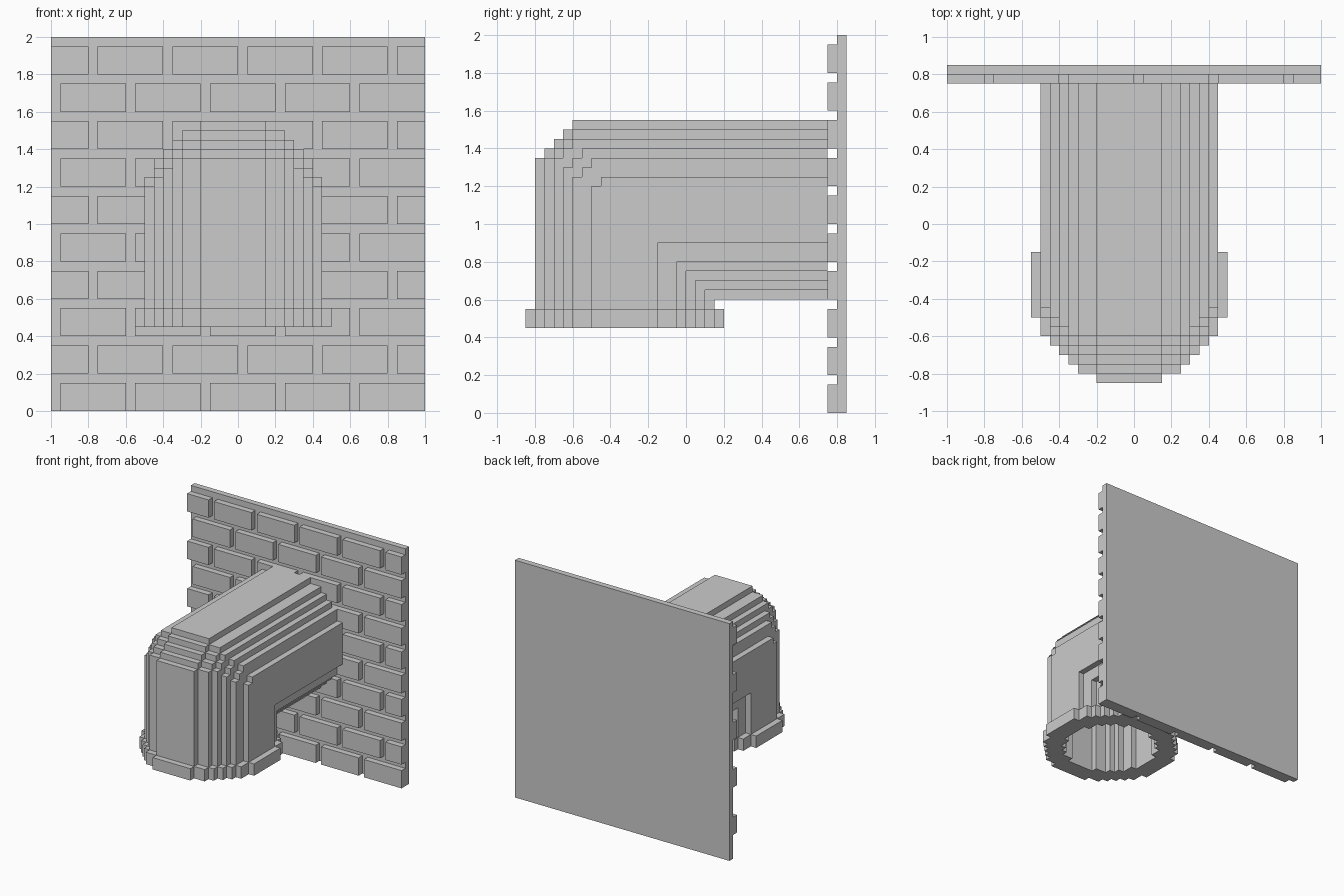
import bpy, bmesh, math
from mathutils import Vector

if "Cube" in bpy.data.objects:
    bpy.data.objects.remove(bpy.data.objects["Cube"])

V = 0.05                                   # block size
AXIS = Vector((-0.025, -0.325, 1.075))     # where the two pipe axes meet
CUT = {9: 4, 8: 3, 7: 2, 6: 2, 5: 2, 4: 1, 3: 1, 2: 1}   # stepped outer elbow per slice


def half(dx, n):
    """Half height of a blocky circle n blocks wide at offset dx, or -1 outside."""
    d = n * n / 4 - dx * dx
    return int(math.sqrt(d)) if d >= 0 else -1


def elbow(x, y, z, n):
    r = half(x, n)
    return (r >= 0 and y >= -r and z <= r and (y <= r or z >= -r)
            and (y + r) + (r - z) >= CUT.get(r, 0))


def finish(bm, name):
    me = bpy.data.meshes.new(name)
    bm.to_mesh(me)
    bm.free()
    ob = bpy.data.objects.new(name, me)
    bpy.context.collection.objects.link(ob)
    return ob


def block_object(name, solid, xs, ys, zs):
    """Skin of all blocks for which solid(x, y, z) is true, with flat areas merged."""
    cells = {(x, y, z) for x in xs for y in ys for z in zs if solid(x, y, z)}
    bm = bmesh.new()
    verts = {}

    def vert(p):
        key = tuple(round(2 * c) for c in p)
        if key not in verts:
            verts[key] = bm.verts.new(AXIS + p * V)
        return verts[key]

    for c in cells:
        for a in range(3):
            for s in (-1, 1):
                n = [0, 0, 0]
                n[a] = s
                if tuple(c[i] + n[i] for i in range(3)) in cells:
                    continue
                n = Vector(n)
                t = Vector([float(i == (a + 1) % 3) for i in range(3)])
                b = n.cross(t)
                m = Vector(c) + n / 2
                bm.faces.new([vert(m + (t * i + b * j) / 2)
                              for i, j in ((-1, -1), (1, -1), (1, 1), (-1, 1))])
    bmesh.ops.dissolve_limit(bm, angle_limit=0.01, verts=bm.verts[:], edges=bm.edges[:])
    return finish(bm, name)


def add_box(bm, lo, hi):
    vs = bmesh.ops.create_cube(bm, size=1)["verts"]
    for v in vs:
        v.co = Vector([(lo[i] + hi[i]) / 2 + v.co[i] * (hi[i] - lo[i]) for i in range(3)])


# Wall panel
bm = bmesh.new()
add_box(bm, (-1, 0.8, 0), (1, 0.85, 2))
finish(bm, "wall_panel")

# Raised bricks in running bond, clipped to the panel
bm = bmesh.new()
for row in range(10):
    start = -0.95 if row % 2 == 0 else -1.15
    for i in range(6):
        x0 = max(-1, start + 0.4 * i)
        x1 = min(1, start + 0.4 * i + 0.35)
        if x1 - x0 > 0.01:
            add_box(bm, (x0, 0.75, row * 0.2), (x1, 0.8, row * 0.2 + 0.15))
finish(bm, "bricks")

# Hollow elbow pipe
block_object("elbow_pipe",
             lambda x, y, z: elbow(x, y, z, 19) and not elbow(x, y, z, 15),
             range(-9, 10), range(-9, 22), range(-10, 10))

# Rim round the open lower end
block_object("pipe_rim",
             lambda x, y, z: abs(y) <= half(x, 21) and abs(y) > half(x, 15),
             range(-10, 11), range(-10, 11), range(-12, -10))
